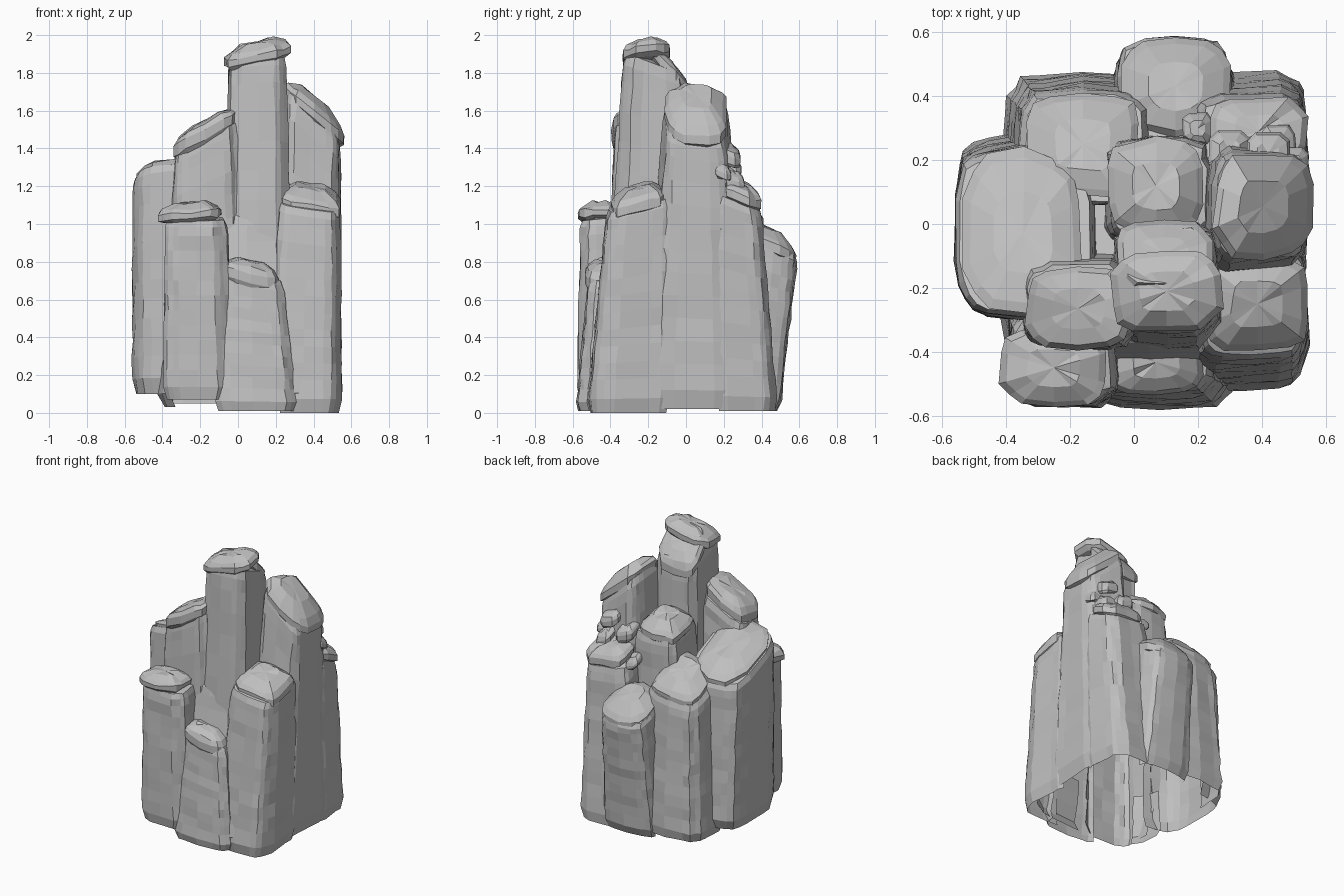
import bpy, bmesh, math, random
from mathutils import Vector
from mathutils.bvhtree import BVHTree

random.seed(7)
old = bpy.data.objects.get("Cube")
if old:
    bpy.data.objects.remove(old, do_unlink=True)

stone = bpy.data.materials.new("grey_stone")
stone.use_nodes = True
GREY = (0.52, 0.52, 0.52, 1)
stone.diffuse_color = GREY
stone.node_tree.nodes["Principled BSDF"].inputs["Base Color"].default_value = GREY


def finish(name, bm):
    mesh = bpy.data.meshes.new(name)
    bm.to_mesh(mesh)
    bm.free()
    mesh.materials.append(stone)
    bpy.context.collection.objects.link(bpy.data.objects.new(name, mesh))


def outline(box, wobble, scale, power):
    """Rounded-box outline inside (x0, x1, y0, y1), uneven per side."""
    x0, x1, y0, y1 = box
    pts = []
    for i, w in enumerate(wobble):
        a = math.tau * (i + 0.5) / len(wobble)
        c, s = math.cos(a), math.sin(a)
        r = scale * w
        pts.append(((x0 + x1) / 2 + math.copysign(abs(c) ** power, c) * r * (x1 - x0) / 2,
                    (y0 + y1) / 2 + math.copysign(abs(s) ** power, s) * r * (y1 - y0) / 2))
    return pts


def loft(rings):
    """Skin a stack of equal rings and close both ends."""
    bm = bmesh.new()
    loops = [[bm.verts.new(p) for p in ring] for ring in rings]
    n = len(loops[0])
    for low, high in zip(loops, loops[1:]):
        for i in range(n):
            j = (i + 1) % n
            bm.faces.new((low[i], low[j], high[j], high[i]))
    for loop in (loops[0], loops[-1]):
        mid = bm.verts.new(sum((v.co for v in loop), Vector()) / n)
        for i in range(n):
            bm.faces.new((loop[i], loop[(i + 1) % n], mid))
    bmesh.ops.recalc_face_normals(bm, faces=bm.faces)
    bm.normal_update()
    return bm


def plane(box, z, slope):
    cx, cy = (box[0] + box[1]) / 2, (box[2] + box[3]) / 2
    return lambda x, y: z + (x - cx) * slope[0] + (y - cy) * slope[1]


PROFILE = [(0, 0.91), (0.07, 1)] + [(i / 12, 1) for i in range(2, 12)] + [(0.965, 0.99), (1, 0.93), (1.01, 0.5)]


def pillar(base, top, z, slope=(0, 0), foot=0.02, sides=22):
    """Fluted rock column running from base box to top box."""
    wobble = [random.uniform(0.95, 1.03) for _ in range(sides)]
    height = plane(top, z, slope)
    rings = []
    for t, scale in PROFILE:
        box = [b + (e - b) * min(t, 1) for b, e in zip(base, top)]
        ring = []
        for x, y in outline(box, wobble, scale, 0.48):
            x += random.uniform(-0.005, 0.005)
            y += random.uniform(-0.005, 0.005)
            ring.append((x, y, foot + (height(x, y) - foot) * t))
        rings.append(ring)
    return loft(rings)


def cap(name, box, z, slope=(0, 0), thick=0.08, dome=0.04, sides=14):
    """Overhanging weathered slab lying on a sloping column top."""
    wobble = [random.uniform(0.92, 1.05) for _ in range(sides)]
    height = plane(box, z, slope)
    rings = []
    for scale, dz in ((0.84, -thick), (1, -0.75 * thick), (1.01, -0.25 * thick), (0.88, 0.1 * dome), (0.5, dome)):
        ring = []
        for x, y in outline(box, wobble, scale, 0.6):
            ring.append((x, y, height(x, y) + dz + random.uniform(-0.008, 0.008)))
        rings.append(ring)
    finish(name, loft(rings))


# Columns: footprint box, top box, height at the middle, slope in x and y
columns = {
    "tall_spire": pillar((-.09, .3, -.44, .06), (-.055, .26, -.33, 0), 1.84, (.05, -.38)),
    "right_shoulder": pillar((.15, .545, -.25, .33), (.245, .54, -.11, .22), 1.58, (-.85, -.1)),
    "front_right_column": pillar((.12, .545, -.53, -.05), (.2, .54, -.42, -.06), 1.12, (-.15, .25), 0),
    "front_left_column": pillar((-.4, -.02, -.58, -.2), (-.39, -.06, -.56, -.28), 1.03, (0, .1), .07),
    "front_middle_column": pillar((-.16, .32, -.59, -.2), (-.1, .24, -.52, -.25), .73, (-.2, 0), .01),
    "left_middle_column": pillar((-.36, .05, -.42, -.05), (-.34, 0, -.38, -.12), 1.45, (.55, 0), .06),
    "left_block": pillar((-.565, -.1, -.3, .29), (-.565, -.12, -.29, .24), 1.22, (.1, -.4), .1),
    "back_left_column": pillar((-.42, .1, .05, .48), (-.36, .04, .06, .42), 1.08, (.1, -.5), .05),
    "back_middle_column": pillar((-.08, .34, .1, .5), (-.05, .3, .18, .59), .92, (0, -.45), .01),
    "back_right_column": pillar((.12, .545, .1, .49), (.2, .54, .1, .4), 1.14, (-.1, -.4), .01),
    "inner_column": pillar((-.14, .25, -.1, .3), (-.08, .24, -.05, .27), 1.36, (0, -.2), .02),
    "core": pillar((-.42, .5, -.55, .45), (-.32, .42, -.37, .32), .96, (0, -.33), .03),
}

# Open the undersides and drop walls buried inside neighbouring columns
trees = {name: BVHTree.FromBMesh(bm) for name, bm in columns.items()}


def buried(point, own):
    probe = Vector((point.x, point.y, max(point.z, 0.2)))
    for name, tree in trees.items():
        if name != own:
            near, normal, _, _ = tree.find_nearest(probe)
            if (probe - near).dot(normal) < -0.006:
                return True
    return False


for name, bm in columns.items():
    hidden = [f for f in bm.faces if f.normal.z < -0.7
              or all(buried(p, name) for p in [f.calc_center_median()] + [v.co for v in f.verts])]
    bmesh.ops.delete(bm, geom=hidden, context='FACES')
    finish(name, bm)

# Weathered caps on the column tops
cap("spire_cap", (-.07, .275, -.34, -.08), 1.93, (.22, .12), .08, .035)
cap("spire_back_slab", (-.06, .25, -.2, .01), 1.86, (.1, -1.05), .1, .02)
cap("right_shoulder_cap", (.25, .56, -.11, .22), 1.62, (-.8, -.05), .1, .06)
cap("front_right_cap", (.22, .555, -.4, -.1), 1.16, (-.15, .25), .09, .04)
cap("front_left_cap", (-.42, -.08, -.57, -.33), 1.085, (.08, .05), .07, .03)
cap("front_middle_cap", (-.08, .22, -.535, -.33), .775, (-.25, .1), .11, .03)
cap("left_middle_cap", (-.34, -.01, -.39, -.14), 1.53, (.55, 0), .11, .02)
cap("left_block_cap", (-.53, -.16, -.29, .23), 1.26, (.1, -.38), .06, .03)
cap("back_left_cap", (-.34, .02, .08, .42), 1.12, (.1, -.5), .07, .04)
cap("back_middle_cap", (-.04, .3, .28, .585), .93, (0, -.45), .08, .05)
cap("back_right_cap", (.24, .54, .18, .4), 1.19, (-.1, -.35), .08, .03)
cap("inner_cap", (-.08, .22, -.03, .27), 1.4, (.05, -.2), .08, .05)

# Loose rubble on the back ledges
for x, y, z, r in ((.42, .22, 1.4, .07), (.5, .19, 1.3, .05), (.3, .23, 1.33, .07),
                   (.2, .3, 1.16, .05), (.45, .25, 1.26, .06)):
    cap("rubble", (x - r, x + r, y - r, y + r), z, (-.3, -.4), r, .02, 8)
